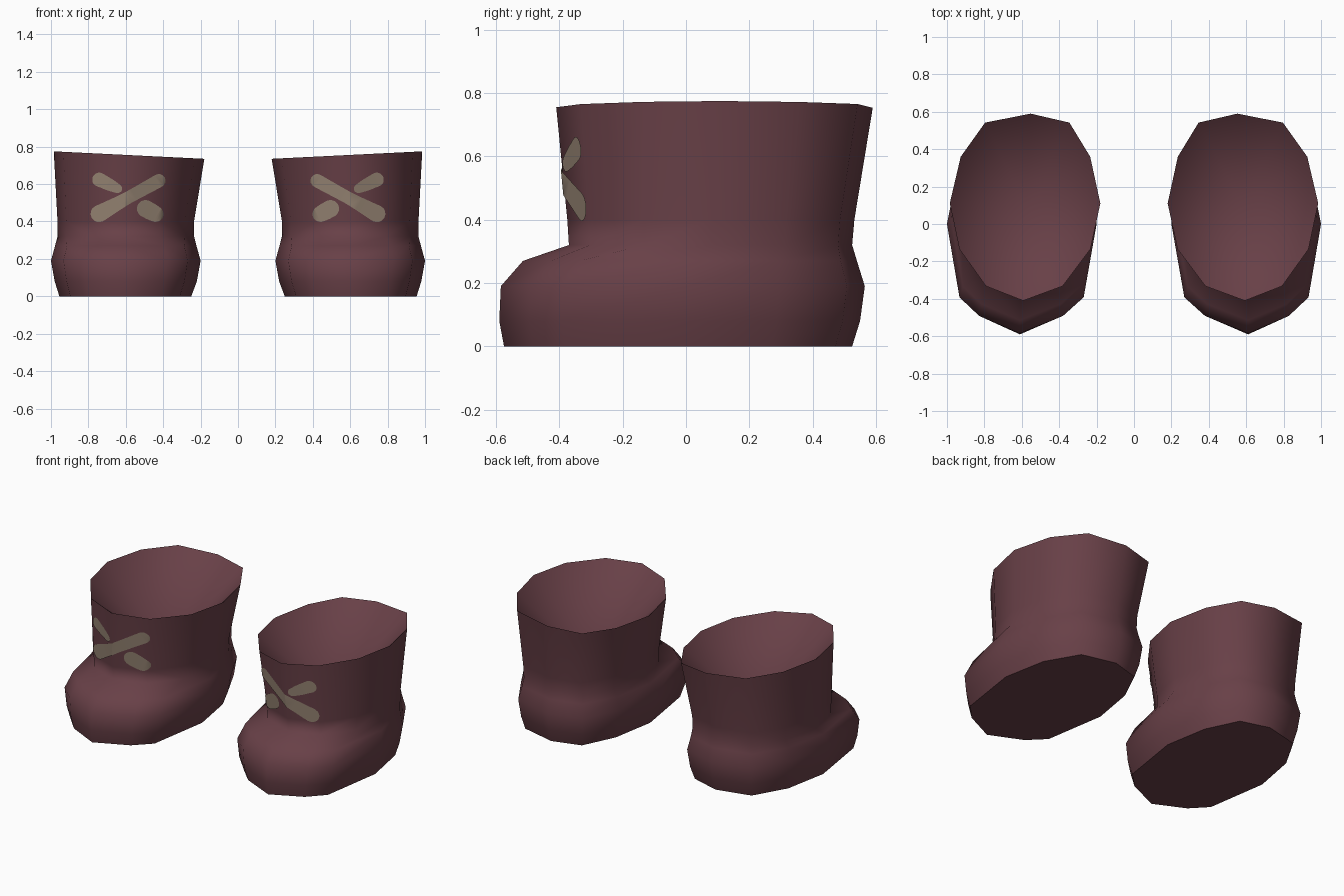
import bpy, bmesh, math
from mathutils import Vector
from mathutils.bvhtree import BVHTree

if "Cube" in bpy.data.objects:
    bpy.data.objects.remove(bpy.data.objects["Cube"])


def material(name, color):
    m = bpy.data.materials.new(name)
    m.diffuse_color = (*color, 1)
    m.use_nodes = True
    m.node_tree.nodes["Principled BSDF"].inputs["Base Color"].default_value = m.diffuse_color
    return m


LEATHER = material("brown leather", (0.138, 0.051, 0.063))
LACE = material("beige lace", (0.305, 0.232, 0.172))

# Half outlines from heel to toe: (side, along), for the shaft and the rounder foot
SHAFT = [(0, 1), (.56, .9), (.86, .52), (1, 0), (.87, -.47), (.51, -.85), (0, -1)]
FOOT = [(0, 1), (.56, .9), (.86, .52), (1, 0), (.83, -.67), (.56, -.84), (0, -1)]

# Rings: outline, z, inner x, outer x, front y, widest y, back y
RINGS = [
    (FOOT, 0.00, .25, .955, -.575, .0, .525),
    (FOOT, 0.08, .22, .98, -.59, .0, .55),
    (FOOT, 0.19, .20, 1.0, -.585, .0, .565),
    (FOOT, 0.27, .222, .978, -.515, .03, .54),
    (SHAFT, 0.32, .235, .965, -.37, .08, .525),
    (SHAFT, 0.40, .235, .965, -.375, .08, .532),
    (SHAFT, 0.755, .18, .985, -.41, .11, .59),
]
LINING_DEPTH = .4


def ring_points(outline, z, x0, x1, front, mid, back, rim=False):
    loop = [(s, a) for s, a in outline] + [(-s, a) for s, a in outline[-2:0:-1]]
    cx, half = (x0 + x1) / 2, (x1 - x0) / 2
    pts = []
    for s, a in loop:
        y = mid + a * (back - mid if a > 0 else mid - front)
        # toe turns slightly outward, heel slightly inward
        x = cx + s * half - a * (.03 if a > 0 else .01) * (1 - abs(s))
        # the rim rises towards the outer side
        pts.append(Vector((x, y, z + (.04 * (x - cx) / (2 * half) if rim else 0))))
    return pts


def finish(bm, name, mat, side, smooth=True):
    for v in bm.verts:
        v.co.x *= side
    if side < 0:
        bmesh.ops.reverse_faces(bm, faces=bm.faces[:])
    for f in bm.faces:
        f.smooth = smooth
    me = bpy.data.meshes.new(name)
    bm.to_mesh(me)
    bm.free()
    me.materials.append(mat)
    ob = bpy.data.objects.new(name, me)
    bpy.context.collection.objects.link(ob)


def boot_mesh():
    bm = bmesh.new()
    rings = [[bm.verts.new(p) for p in ring_points(*r, rim=(r is RINGS[-1]))] for r in RINGS]
    n = len(rings[0])
    for lo, hi in zip(rings, rings[1:]):
        for i in range(n):
            j = (i + 1) % n
            bm.faces.new((lo[j], lo[i], hi[i], hi[j]))
    # flat sole
    sole = bm.faces.new(rings[0])
    # hollow lining sloping down from the rim
    rim = rings[-1]
    center = sum((v.co for v in rim), Vector()) / n
    low = bm.verts.new(center - Vector((0, 0, LINING_DEPTH)))
    for i in range(n):
        bm.faces.new((rim[(i + 1) % n], rim[i], low))
    # sharp sole border and rim
    for e in list(sole.edges) + [bm.edges.get((rim[i - 1], rim[i])) for i in range(n)]:
        e.smooth = False
    bm.normal_update()
    if sole.normal.z > 0:
        bmesh.ops.reverse_faces(bm, faces=bm.faces[:])
    return bm


# Lace strokes: start (x, z), end (x, z), half widths at start, middle, end
STROKES = [
    ((.392, .635), (.782, .42), .037, .033, .05),
    ((.775, .64), (.622, .565), .042, .034, .02),
    ((.403, .42), (.535, .49), .036, .046, .046),
]


def lace_mesh(tree):
    bm = bmesh.new()
    for a, b, w0, wm, w1 in STROKES:
        a, b = Vector(a), Vector(b)
        d = b - a
        length = d.length
        side = Vector((-d.y, d.x)) / length
        prev, steps = None, 20
        for k in range(steps + 1):
            t = .5 - .5 * math.cos(math.pi * k / steps)
            u = 2 * t - 1
            w = wm + ((w0 if u < 0 else w1) - wm) * abs(u) ** 1.3
            # rounded ends
            e = min(t * length / w0, (1 - t) * length / w1, 1)
            w = max(w * math.sqrt(max(1 - (1 - e) ** 2, 0)), .004)
            c = a + d * t
            pair = [bm.verts.new((p.x, 0, p.y)) for p in (c + side * w, c - side * w)]
            if prev:
                bm.faces.new((prev[0], prev[1], pair[1], pair[0]))
            prev = pair
    # fold along the front edges of the shaft, then lay on its surface
    lower, upper = ring_points(*RINGS[-2]), ring_points(*RINGS[-1], rim=True)
    for i in (5, 6, 7):
        d = upper[i] - lower[i]
        bmesh.ops.bisect_plane(bm, geom=bm.verts[:] + bm.edges[:] + bm.faces[:],
                               plane_co=lower[i], plane_no=(d.z, 0, -d.x))
    for v in bm.verts:
        hit = tree.ray_cast(Vector((v.co.x, -2, v.co.z)), Vector((0, 1, 0)))[0]
        v.co.y = (hit.y if hit else -.35) - .005
    bm.normal_update()
    for f in bm.faces:
        if f.normal.y > 0:
            f.normal_flip()
    return bm


for label, side in (("right", 1), ("left", -1)):
    boot = boot_mesh()
    laces = lace_mesh(BVHTree.FromBMesh(boot))
    finish(boot, label + "_boot", LEATHER, side)
    finish(laces, label + "_laces", LACE, side)
